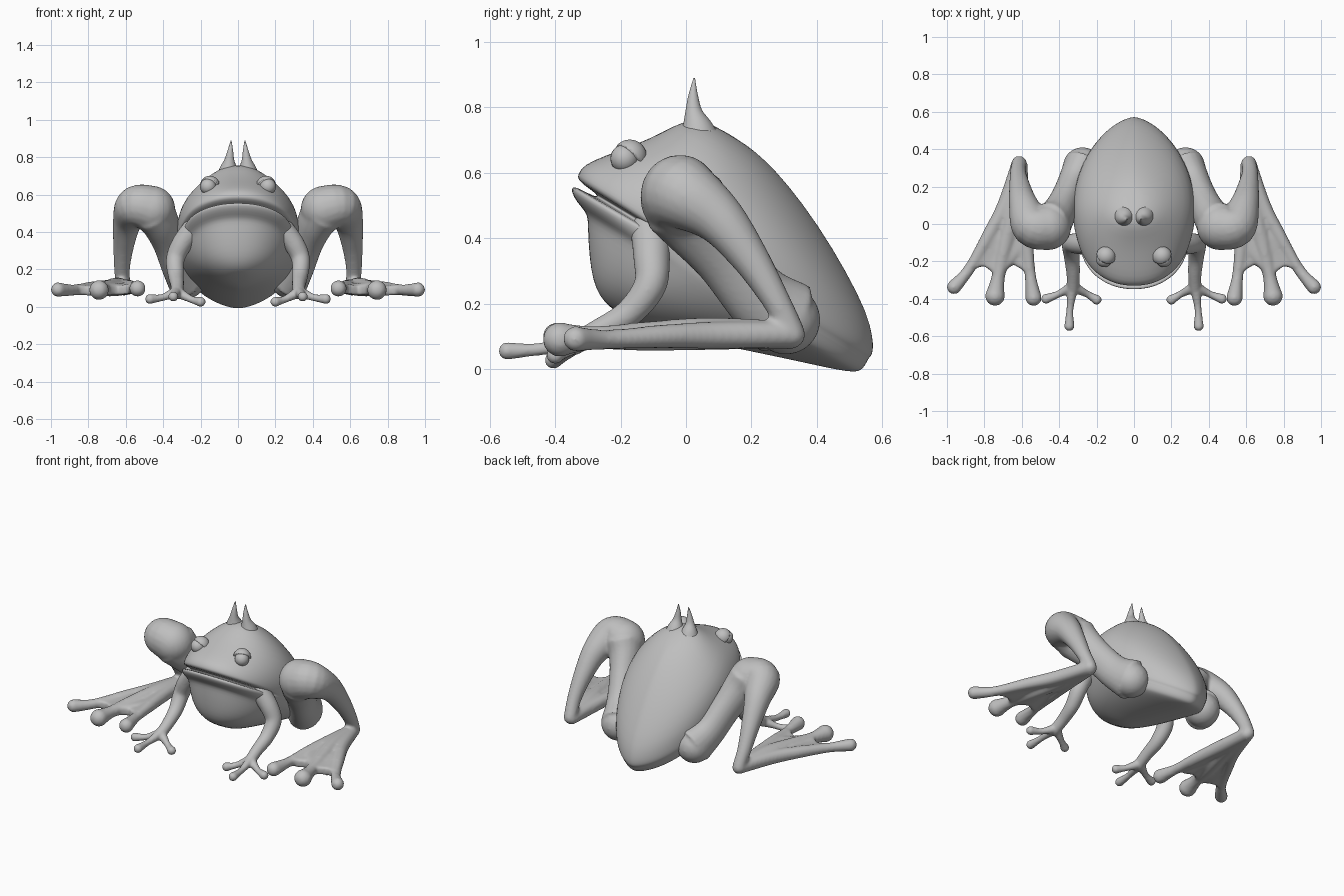
import bpy, bmesh, math
from mathutils import Vector, Matrix

cube = bpy.data.objects.get("Cube")
if cube:
    bpy.data.objects.remove(cube)

skin = bpy.data.materials.new("grey_skin")
skin.use_nodes = True
skin.diffuse_color = (0.52, 0.52, 0.52, 1)
skin.node_tree.nodes["Principled BSDF"].inputs["Base Color"].default_value = (0.52, 0.52, 0.52, 1)


def finish(bm, name, mirror=False, voxel=0, subsurf=0):
    """Turn a bmesh into a smooth object with its modifiers."""
    bmesh.ops.recalc_face_normals(bm, faces=bm.faces)
    for f in bm.faces:
        f.smooth = True
    me = bpy.data.meshes.new(name)
    bm.to_mesh(me)
    bm.free()
    me.materials.append(skin)
    ob = bpy.data.objects.new(name, me)
    bpy.context.collection.objects.link(ob)
    if voxel:
        m = ob.modifiers.new("Fuse", "REMESH")
        m.mode, m.voxel_size, m.use_smooth_shade = "VOXEL", voxel, True
        s = ob.modifiers.new("Relax", "SMOOTH")
        s.factor, s.iterations = 0.5, 6
    if subsurf:
        m = ob.modifiers.new("Subdivide", "SUBSURF")
        m.levels = m.render_levels = subsurf
    if mirror:
        m = ob.modifiers.new("Mirror", "MIRROR")
        m.use_mirror_merge = False


def loft(bm, rings):
    """Skin closed rings of points and cap both ends."""
    vs = [[bm.verts.new(p) for p in r] for r in rings]
    n = len(vs[0])
    for a, b in zip(vs, vs[1:]):
        for i in range(n):
            j = (i + 1) % n
            bm.faces.new((a[i], a[j], b[j], b[i]))
    bm.faces.new(vs[0])
    bm.faces.new(vs[-1])


def ball(bm, c, r):
    bmesh.ops.create_uvsphere(bm, u_segments=24, v_segments=16, radius=r, matrix=Matrix.Translation(c))


def spline(pts, t):
    """Catmull-Rom through points of any dimension."""
    i = min(int(t), len(pts) - 2)
    u = t - i
    a, b, c, d = [pts[max(0, min(k, len(pts) - 1))] for k in range(i - 1, i + 3)]
    return [0.5 * (2*q + (r - p)*u + (2*p - 5*q + 4*r - s)*u*u + (3*q - p - 3*r + s)*u**3)
            for p, q, r, s in zip(a, b, c, d)]


def limb(bm, pts, tall=1, steps=6, sides=20):
    """Tapered limb through (x, y, z, radius) points with ball ends."""
    n = (len(pts) - 1) * steps
    path = [spline(pts, k / steps) for k in range(n + 1)]
    side, rings = Vector((1, 0.13, 0)), []
    for k, p in enumerate(path):
        tan = (Vector(path[min(k + 1, n)][:3]) - Vector(path[max(k - 1, 0)][:3])).normalized()
        side = (side - tan * side.dot(tan)).normalized()
        up = tan.cross(side) * tall
        rings.append([Vector(p[:3]) + p[3] * (side * math.cos(a) + up * math.sin(a))
                      for a in (math.tau * i / sides for i in range(sides))])
    loft(bm, rings)
    for p in (pts[0], pts[-1]):
        ball(bm, p[:3], p[3])


def web(bm, pts, half):
    """Thin skin plate spanning a flat outline."""
    loft(bm, [[(x, y, z + d) for x, y, z in pts] for d in (-half, half)])


# Body: sloping slices (level, front y, back y, half width, lip bulge), mouth included
slices = [
    (0.245, -0.23, -0.14, 0.04, 0), (0.262, -0.265, -0.06, 0.10, 0),
    (0.30, -0.285, 0.02, 0.165, 0), (0.36, -0.295, 0.17, 0.225, 0),
    (0.43, -0.30, 0.35, 0.27, 0), (0.475, -0.30, 0.47, 0.295, 0),
    (0.495, -0.30, 0.51, 0.305, 0.02), (0.508, -0.31, 0.53, 0.31, 0.07),
    (0.53, -0.315, 0.545, 0.315, 0.10), (0.547, -0.315, 0.552, 0.318, 0.09),
    (0.554, -0.315, 0.555, 0.32, 0.04), (0.557, -0.315, 0.556, 0.32, -0.12),
    (0.57, -0.315, 0.562, 0.322, -0.12), (0.573, -0.315, 0.564, 0.323, 0.02),
    (0.585, -0.315, 0.57, 0.325, 0.05), (0.605, -0.315, 0.573, 0.327, 0.03),
    (0.635, -0.312, 0.572, 0.328, 0), (0.70, -0.25, 0.556, 0.325, 0),
    (0.79, -0.155, 0.49, 0.30, 0), (0.88, -0.07, 0.405, 0.23, 0),
    (0.95, -0.01, 0.31, 0.15, 0), (0.982, 0.045, 0.24, 0.085, 0),
    (0.995, 0.09, 0.18, 0.035, 0)]
bm = bmesh.new()
rings = []
for level, front, back, width, lip in slices:
    mid = front + (back - front) * 0.43
    ring = []
    for i in range(48):
        a = math.tau * i / 48
        c, s = math.cos(a), math.sin(a)
        bulge = 1 + lip * min(1, max(0, -s - 0.3) * 2.2)
        x = width * math.copysign(abs(c) ** (1.25 if s > 0 else 0.92), c) * bulge
        y = mid + s * ((back - mid) if s > 0 else (mid - front) * bulge)
        ring.append((x, y, level - 0.6 * (y + 0.33)))
    rings.append(ring)
loft(bm, rings)
finish(bm, "body", subsurf=1)

# Horns flaring out of the crown
bm = bmesh.new()
limb(bm, [(0.05, 0.045, 0.68, 0.07), (0.05, 0.035, 0.735, 0.05), (0.046, 0.024, 0.785, 0.027),
          (0.041, 0.022, 0.835, 0.015), (0.037, 0.025, 0.886, 0.003)])
finish(bm, "horns", mirror=True)

# Eyes and hooded lids
bm = bmesh.new()
ball(bm, (0.16, -0.188, 0.643), 0.043)
finish(bm, "eyes", mirror=True)

bm = bmesh.new()
ball(bm, (0, 0, 0), 0.053)
bmesh.ops.bisect_plane(bm, geom=bm.verts[:] + bm.edges[:] + bm.faces[:], plane_co=(0, 0, 0),
                       plane_no=(0.3, -0.65, -0.7), clear_outer=True)
bmesh.ops.holes_fill(bm, edges=[e for e in bm.edges if e.is_boundary])
bmesh.ops.translate(bm, verts=bm.verts, vec=(0.15, -0.172, 0.648))
finish(bm, "eyelids", mirror=True)

# Hind legs: thigh, knee and shin
bm = bmesh.new()
limb(bm, [(0.275, 0.305, 0.15, 0.106), (0.325, 0.215, 0.225, 0.086), (0.372, 0.12, 0.345, 0.083),
          (0.415, 0.035, 0.45, 0.098), (0.45, -0.005, 0.51, 0.113)], tall=1.2)
limb(bm, [(0.46, -0.015, 0.522, 0.125), (0.545, -0.008, 0.535, 0.113), (0.59, 0.10, 0.46, 0.08),
          (0.61, 0.195, 0.34, 0.058), (0.62, 0.275, 0.21, 0.043), (0.615, 0.32, 0.12, 0.04)])

# Hind feet: three long toes joined by webs
toes = [
    [(0.615, 0.325, 0.105, 0.04), (0.69, 0.10, 0.103, 0.042), (0.775, -0.06, 0.10, 0.037),
     (0.88, -0.24, 0.09, 0.03), (0.962, -0.337, 0.092, 0.039)],
    [(0.615, 0.32, 0.105, 0.04), (0.645, 0.08, 0.108, 0.05), (0.69, -0.12, 0.10, 0.045),
     (0.725, -0.28, 0.095, 0.036), (0.743, -0.385, 0.09, 0.053)],
    [(0.61, 0.32, 0.10, 0.04), (0.595, 0.08, 0.105, 0.042), (0.575, -0.10, 0.105, 0.037),
     (0.555, -0.27, 0.10, 0.03), (0.537, -0.395, 0.098, 0.044)]]
for toe in toes:
    limb(bm, toe)
for a, b, valley in ((toes[0], toes[1], (0.80, -0.225, 0.085)), (toes[1], toes[2], (0.645, -0.215, 0.085))):
    web(bm, [p[:3] for p in a[:4]] + [valley] + [p[:3] for p in b[3:0:-1]], 0.026)
finish(bm, "hind_legs", mirror=True, voxel=0.01)

# Front legs: arm and three splayed fingers
bm = bmesh.new()
limb(bm, [(0.235, -0.11, 0.42, 0.06), (0.298, -0.105, 0.34, 0.056), (0.335, -0.11, 0.255, 0.05),
          (0.332, -0.175, 0.17, 0.043), (0.325, -0.27, 0.115, 0.036), (0.327, -0.345, 0.075, 0.034)])
for knuckle, tip in (((0.405, -0.375, 0.05), (0.47, -0.40, 0.042)),
                     ((0.342, -0.45, 0.06), (0.346, -0.546, 0.055)),
                     ((0.25, -0.375, 0.04), (0.20, -0.405, 0.027))):
    limb(bm, [(0.327, -0.335, 0.08, 0.032), (*knuckle, 0.019), (*tip, 0.027)])
finish(bm, "front_legs", mirror=True, voxel=0.007)
